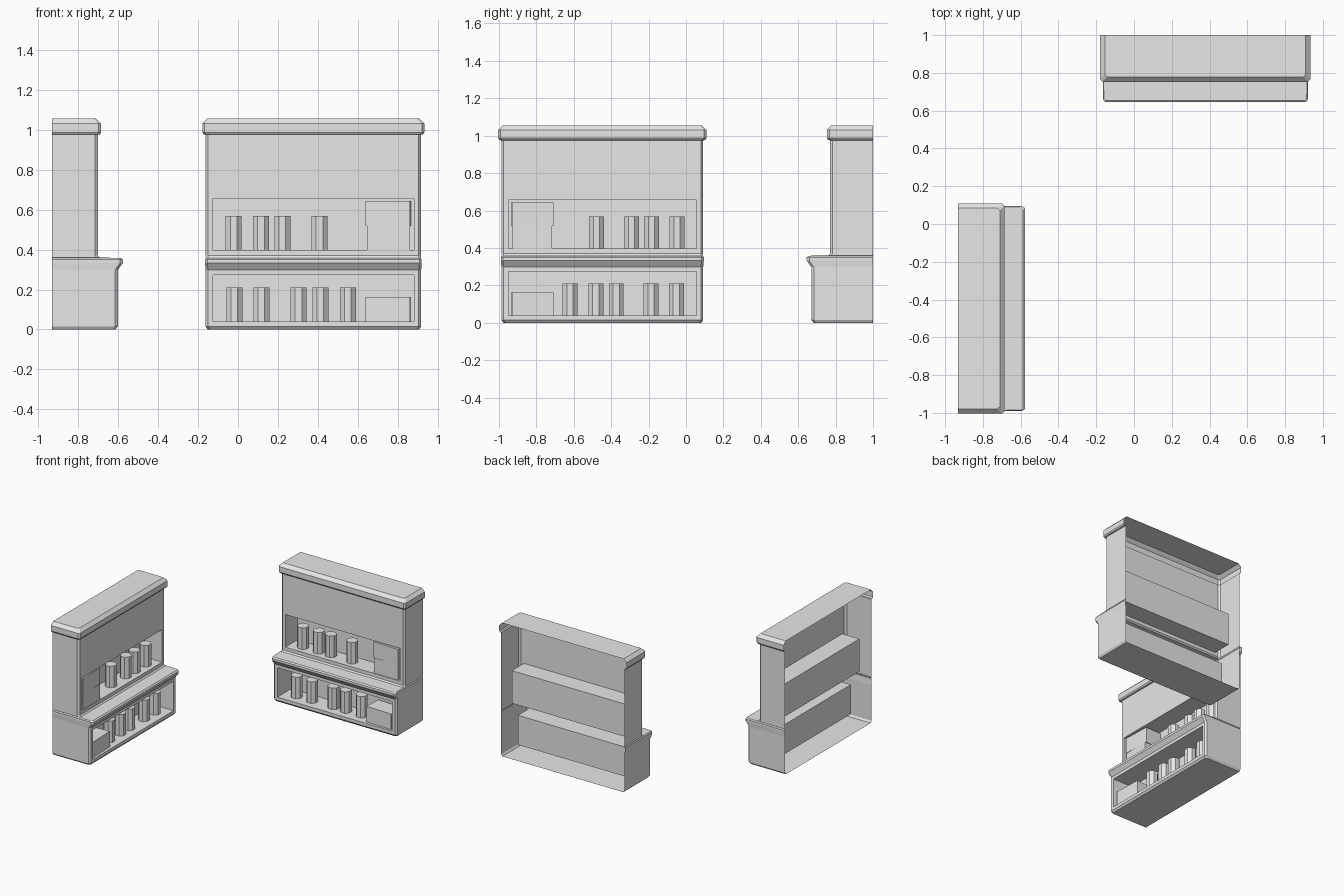
import bpy, bmesh
from math import pi, radians, cos
from mathutils import Matrix

cube = bpy.data.objects.get("Cube")
if cube:
    bpy.data.objects.remove(cube)

GREY = (0.8, 0.8, 0.8, 1)
grey = bpy.data.materials.new("plain_grey")
grey.use_nodes = True
grey.diffuse_color = GREY
grey.node_tree.nodes["Principled BSDF"].inputs["Base Color"].default_value = GREY

LEFT, RIGHT, BACK = -0.162, 0.917, 1.0
NICHE_L, NICHE_R = -0.125, 0.88
LOW_FLOOR, LOW_TOP, UP_FLOOR, UP_TOP = 0.04, 0.273, 0.397, 0.655

# Mirror across the diagonal: places the second cabinet along the other wall
DIAGONAL = Matrix(((0, -1, 0, 0.068), (-1, 0, 0, -0.07), (0, 0, 1, 0), (0, 0, 0, 1)))


def make(name, bm):
    """Add one part for the back wall and its mirrored twin for the side wall."""
    for prefix in ("back", "side"):
        mesh = bpy.data.meshes.new(f"{prefix}_{name}")
        bm.to_mesh(mesh)
        mesh.materials.append(grey)
        if prefix == "side":
            mesh.transform(DIAGONAL)
            mesh.flip_normals()
        ob = bpy.data.objects.new(mesh.name, mesh)
        bpy.context.collection.objects.link(ob)
    bm.free()


def cabinet():
    # Each level: height, side outset, depth from the back
    levels = [(0, -0.01, 0.318), (0.015, 0, 0.33), (LOW_FLOOR, 0, 0.33),
              (LOW_TOP, 0, 0.33), (0.297, 0, 0.33), (0.332, 0.003, 0.355),
              (0.35, 0.003, 0.355), (0.358, -0.003, 0.345), (0.36, 0, 0.24),
              (0.37, 0, 0.23), (UP_FLOOR, 0, 0.23), (UP_TOP, 0, 0.23),
              (0.975, 0, 0.23), (0.977, 0.01, 0.24), (0.987, 0.017, 0.247),
              (1.03, 0.017, 0.247), (1.055, -0.008, 0.222)]
    bm = bmesh.new()
    rings = []
    for z, out, depth in levels:
        l, r, front = LEFT - out, RIGHT + out, BACK - depth
        pts = [(l, BACK), (l, front + 0.014), (l + 0.012, front), (NICHE_L, front),
               (NICHE_R, front), (r - 0.012, front), (r, front + 0.014), (r, BACK)]
        rings.append([bm.verts.new((x, y, z)) for x, y in pts])
    panels = {}
    for a, b, level in zip(rings, rings[1:], levels):
        for i in range(len(a) - 1):
            face = bm.faces.new((a[i], a[i + 1], b[i + 1], b[i]))
            if i == 3:
                panels[level[0]] = face
    bm.faces.new(rings[0][::-1])
    bm.faces.new(rings[-1])
    # Push the niches back into the hollow, open-backed shell
    for floor, depth in ((LOW_FLOOR, 0.175), (UP_FLOOR, 0.15)):
        new = bmesh.ops.extrude_face_region(bm, geom=[panels[floor]])["geom"]
        verts = [v for v in new if isinstance(v, bmesh.types.BMVert)]
        bmesh.ops.translate(bm, verts=verts, vec=(0, depth, 0))
        if panels[floor].is_valid:
            bmesh.ops.delete(bm, geom=[panels[floor]], context="FACES_ONLY")
    make("cabinet", bm)


def canister(name, x, y, floor):
    bm = bmesh.new()
    h = 0.17
    bmesh.ops.create_cone(bm, cap_ends=True, segments=8, depth=h,
                          radius1=0.04 / cos(pi / 8), radius2=0.04 / cos(pi / 8),
                          matrix=Matrix.Translation((x, y, floor + h / 2))
                          @ Matrix.Rotation(pi / 8, 4, "Z"))
    make(name, bm)


def box(name, x, y, floor, size, turn):
    bm = bmesh.new()
    w, d, h = size
    bmesh.ops.create_cube(bm, size=1, matrix=Matrix.Translation((x, y, floor + h / 2))
                          @ Matrix.Rotation(radians(turn), 4, "Z")
                          @ Matrix.Diagonal((w, d, h, 1)))
    make(name, bm)


cabinet()

# Canisters on both shelves
for i, x in enumerate((-0.022, 0.115, 0.222, 0.408)):
    canister(f"upper_canister_{i + 1}", x, 0.845, UP_FLOOR)
for i, x in enumerate((-0.018, 0.117, 0.303, 0.412, 0.55)):
    canister(f"lower_canister_{i + 1}", x, 0.76, LOW_FLOOR)

# Storage boxes at the end of each shelf
box("lower_box", 0.752, 0.76, LOW_FLOOR, (0.222, 0.14, 0.123), -2)
box("upper_box_bottom", 0.752, 0.845, UP_FLOOR, (0.213, 0.14, 0.12), 0)
box("upper_box_top", 0.752, 0.845, UP_FLOOR + 0.12, (0.222, 0.14, 0.125), -2)
